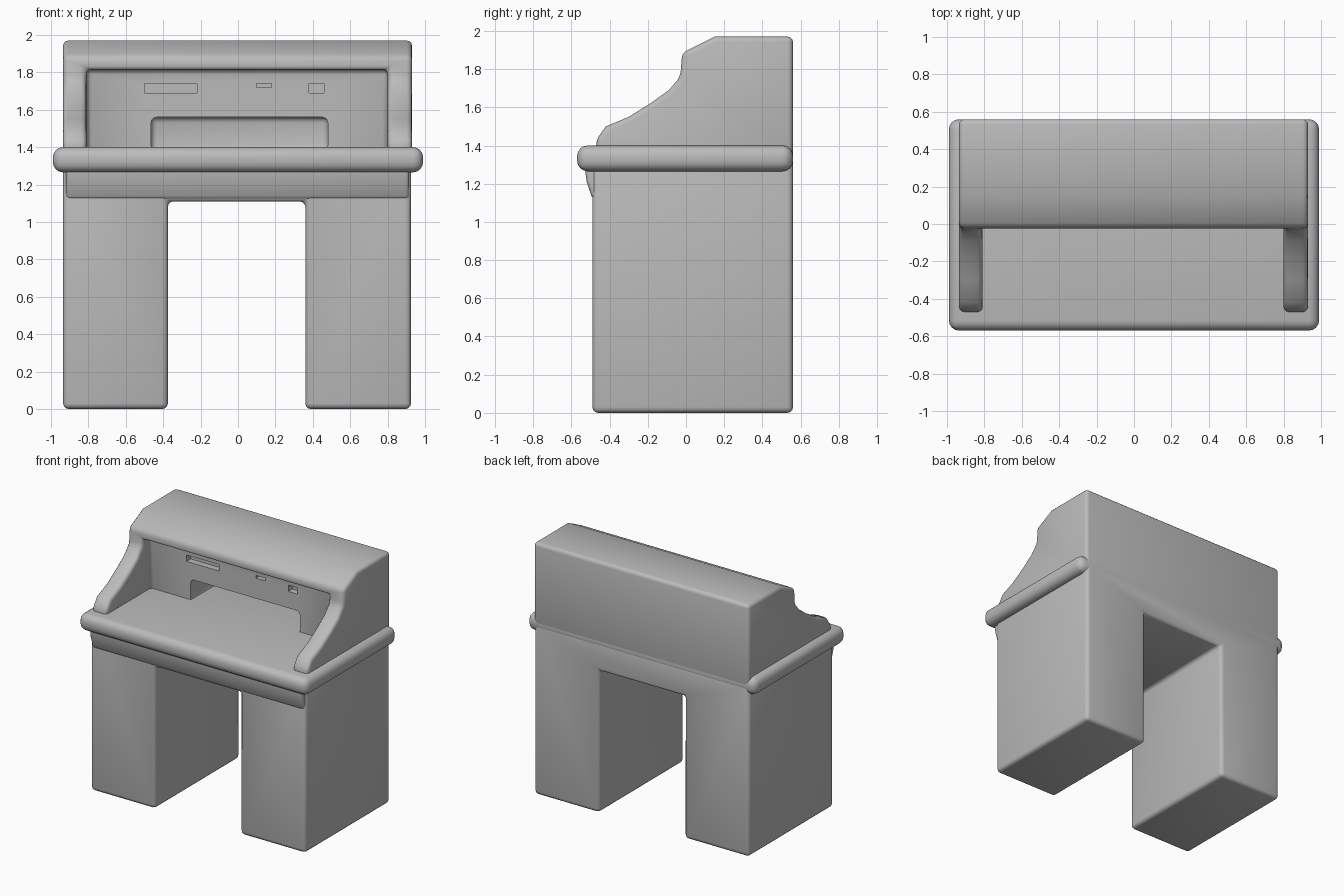
import bpy
import bmesh
from mathutils import Vector

if "Cube" in bpy.data.objects:
    bpy.data.objects.remove(bpy.data.objects["Cube"])

grey = bpy.data.materials.new("plain grey")
grey.use_nodes = True
grey.diffuse_color = (0.5, 0.5, 0.5, 1)
grey.node_tree.nodes["Principled BSDF"].inputs["Base Color"].default_value = grey.diffuse_color


def prism(name, points, axis, low, high):
    """Extrude a profile along x (points are y, z) or y (points are x, z)."""
    place = (lambda a, b: (low, a, b)) if axis == "x" else (lambda a, b: (a, low, b))
    step = (high - low, 0, 0) if axis == "x" else (0, high - low, 0)
    bm = bmesh.new()
    face = bm.faces.new([bm.verts.new(place(a, b)) for a, b in points])
    grown = bmesh.ops.extrude_face_region(bm, geom=[face])["geom"]
    verts = [v for v in grown if isinstance(v, bmesh.types.BMVert)]
    bmesh.ops.translate(bm, verts=verts, vec=Vector(step))
    bmesh.ops.recalc_face_normals(bm, faces=bm.faces)
    mesh = bpy.data.meshes.new(name)
    bm.to_mesh(mesh)
    bm.free()
    mesh.materials.append(grey)
    obj = bpy.data.objects.new(name, mesh)
    bpy.context.collection.objects.link(obj)
    return obj


def box(name, x, y, z):
    corners = [(x[0], z[0]), (x[1], z[0]), (x[1], z[1]), (x[0], z[1])]
    return prism(name, corners, "y", *y)


def bevel(obj, width, segments=3):
    mod = obj.modifiers.new("rounding", "BEVEL")
    mod.width, mod.segments = width, segments
    mod.limit_method, mod.angle_limit = "ANGLE", 0.6


def cut(obj, cutter):
    mod = obj.modifiers.new("opening", "BOOLEAN")
    mod.operation, mod.object, mod.solver = "DIFFERENCE", cutter, "EXACT"
    cutter.hide_render = True


def finish(obj, cutters=()):
    """Apply the modifiers, drop the cutters and smooth the result."""
    graph = bpy.context.evaluated_depsgraph_get()
    mesh = bpy.data.meshes.new_from_object(obj.evaluated_get(graph))
    obj.modifiers.clear()
    obj.data = mesh
    for c in cutters:
        bpy.data.objects.remove(c)
    bpy.ops.object.select_all(action="DESELECT")
    obj.select_set(True)
    bpy.context.view_layer.objects.active = obj
    bpy.ops.object.shade_smooth_by_angle(angle=0.7)


# Two pedestals joined by an apron over the kneehole
base = prism("pedestal_base", [(-0.935, 0), (-0.375, 0), (-0.375, 1.11), (0.36, 1.11),
                               (0.36, 0), (0.925, 0), (0.925, 1.34), (-0.935, 1.34)],
             "y", -0.49, 0.56)
bevel(base, 0.03)
finish(base)

# Moulding under the front of the desktop
cove = prism("front_moulding", [(-0.4, 1.12), (-0.49, 1.12), (-0.52, 1.21),
                                (-0.535, 1.32), (-0.4, 1.32)], "x", -0.92, 0.915)
bevel(cove, 0.02)
finish(cove)

# Writing surface with a rounded edge
top = box("desktop", (-0.99, 0.99), (-0.57, 0.56), (1.265, 1.4))
bevel(top, 0.055, 4)
finish(top)

# Upper cabinet with curved sides and an overhanging hood
outline = [(0.56, 1.32), (0.56, 1.97), (0.15, 1.97), (-0.02, 1.885), (-0.03, 1.76),
           (-0.09, 1.69), (-0.18, 1.625), (-0.3, 1.55), (-0.42, 1.5), (-0.47, 1.43),
           (-0.47, 1.32)]
hutch = prism("upper_cabinet", outline, "x", -0.935, 0.93)
openings = [
    box("cavity_cutter", (-0.81, 0.8), (-0.8, 0.08), (1.2, 1.815)),
    box("wide_slot_cutter", (-0.465, 0.48), (-0.1, 0.42), (1.38, 1.56)),
]
bevel(openings[1], 0.03)
cut(hutch, openings[0])
bevel(hutch, 0.028)
cut(hutch, openings[1])

# Row of small pigeonholes
for left, right, low in [(-0.5, -0.22, 1.69), (0.1, 0.18, 1.72), (0.38, 0.46, 1.69)]:
    hole = box("small_slot_cutter", (left, right), (-0.1, 0.13), (low, 1.74))
    cut(hutch, hole)
    openings.append(hole)
finish(hutch, openings)
